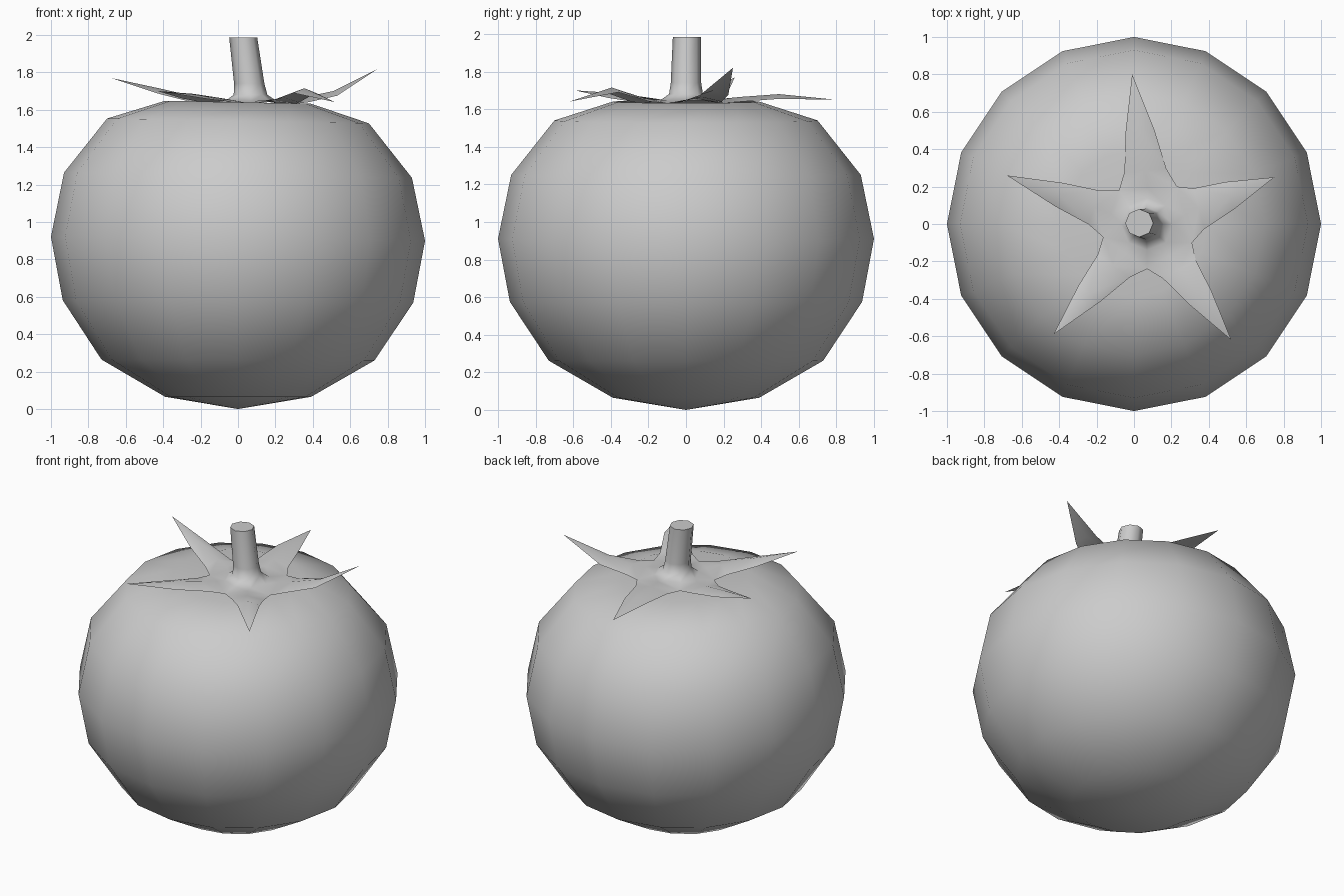
import bpy, bmesh, math
from mathutils import Vector

cube = bpy.data.objects.get("Cube")
if cube:
    bpy.data.objects.remove(cube, do_unlink=True)

grey = bpy.data.materials.new("plain_grey")
grey.use_nodes = True
grey.diffuse_color = (0.6, 0.6, 0.6, 1)
grey.node_tree.nodes["Principled BSDF"].inputs["Base Color"].default_value = (0.6, 0.6, 0.6, 1)


def finish(bm, name):
    """Turn a bmesh into a smooth shaded grey object."""
    bmesh.ops.recalc_face_normals(bm, faces=bm.faces)
    mesh = bpy.data.meshes.new(name)
    bm.to_mesh(mesh)
    bm.free()
    mesh.materials.append(grey)
    obj = bpy.data.objects.new(name, mesh)
    bpy.context.collection.objects.link(obj)
    bpy.ops.object.select_all(action='DESELECT')
    obj.select_set(True)
    bpy.context.view_layer.objects.active = obj
    bpy.ops.object.shade_smooth_by_angle(angle=math.radians(62))
    return obj


def ring(bm, centre, radius, sides):
    return [bm.verts.new((centre[0] + radius * math.cos(math.tau * i / sides),
                          centre[1] + radius * math.sin(math.tau * i / sides),
                          centre[2])) for i in range(sides)]


def join_rings(bm, lower, upper):
    n = len(lower)
    for i in range(n):
        j = (i + 1) % n
        bm.faces.new((lower[i], lower[j], upper[j], upper[i]))


def cap(bm, loop, point):
    tip = bm.verts.new(point)
    for i in range(len(loop)):
        bm.faces.new((loop[i - 1], loop[i], tip))


# Fruit: squashed round body with a shallow dimple on top
bm = bmesh.new()
profile = [(0.39, 0.065), (0.73, 0.262), (0.937, 0.575), (1.0, 0.91),
           (0.93, 1.25), (0.70, 1.54), (0.39, 1.64)]
rings = [ring(bm, (0, 0, z), r, 16) for r, z in profile]
for lower, upper in zip(rings, rings[1:]):
    join_rings(bm, lower, upper)
cap(bm, rings[0], (0, 0, 0))
cap(bm, rings[-1], (0, 0, 1.57))
for v in bm.verts:
    v.co.z -= 0.012 * v.co.x * v.co.z      # slight lean
finish(bm, "fruit_body")

# Stem: leaning eight sided stalk that flares into the leaves
bm = bmesh.new()
sections = [((0.07, 0, 1.645), 0.14), ((0.067, 0, 1.68), 0.09),
            ((0.06, 0, 1.74), 0.081), ((0.028, 0.005, 1.985), 0.075)]
stem = [ring(bm, c, r, 8) for c, r in sections]
for lower, upper in zip(stem, stem[1:]):
    join_rings(bm, lower, upper)
bm.faces.new(stem[-1])

# Leaves: tip, height of the middle; notches lie between neighbouring leaves
leaves = [((0.75, 0.25, 1.82), 1.685), ((-0.01, 0.80, 1.65), 1.665),
          ((-0.68, 0.26, 1.77), 1.695), ((-0.43, -0.59, 1.70), 1.67),
          ((0.52, -0.62, 1.64), 1.70)]
notches = [(0.31, -0.10), (0.23, 0.20), (-0.08, 0.18), (-0.165, -0.07), (0.07, -0.24)]
notch_verts = [bm.verts.new((x, y, 1.632)) for x, y in notches]
star_loop = []

for i, (tip_at, mid_z) in enumerate(leaves):
    tip_co = Vector(tip_at)
    sides = [notch_verts[i], notch_verts[(i + 1) % 5]]
    root_co = (sides[0].co + sides[1].co) / 2
    root_co.z = 1.655
    root = bm.verts.new(root_co)
    tip = bm.verts.new(tip_co)
    star_loop += [sides[0], root]

    def along(start, t, z):
        p = start.lerp(tip_co, t)
        return Vector((p.x, p.y, z))

    ridge = [root]
    for t, z in ((0.16, 1.665), (0.5, mid_z + 0.015)):
        ridge.append(bm.verts.new(along(root_co, t, z)))
    for side in sides:
        edge = [side]
        for t, z, pinch in ((0.16, 1.64, 0.14), (0.5, mid_z - 0.01, 0.0)):
            p = along(side.co, t, z)
            axis = along(root_co, t, z)
            edge.append(bm.verts.new(p.lerp(axis, pinch)))
        for k in range(2):
            bm.faces.new((edge[k], edge[k + 1], ridge[k + 1], ridge[k]))
        bm.faces.new((edge[2], tip, ridge[2]))

# Web between the flare and the leaf roots
flare = stem[0]
centre = Vector((0.07, 0, 0))


def angle(v):
    d = v.co - centre
    return math.atan2(d.y, d.x) % math.tau


outer = sorted(star_loop, key=angle)
inner = sorted(flare, key=angle)
i = j = 0
while i < len(inner) or j < len(outer):
    a, b = inner[i % 8], outer[j % 10]
    next_in = angle(inner[(i + 1) % 8]) + math.tau * ((i + 1) // 8)
    next_out = angle(outer[(j + 1) % 10]) + math.tau * ((j + 1) // 10)
    if j >= 10 or (i < 8 and next_in < next_out):
        i += 1
        bm.faces.new((a, b, inner[i % 8]))
    else:
        j += 1
        bm.faces.new((a, b, outer[j % 10]))
finish(bm, "stem_and_leaves")
